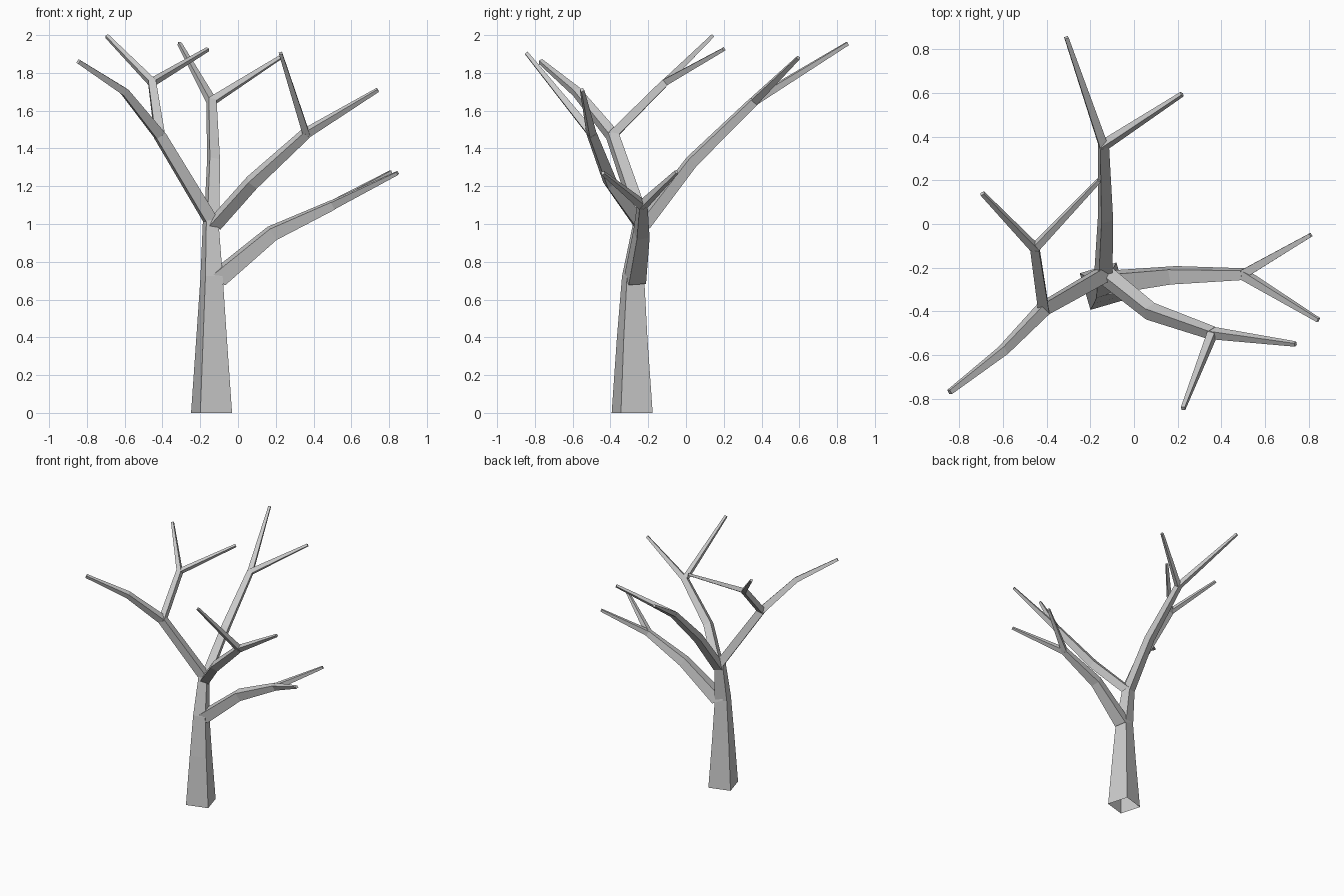
import bpy
import bmesh
from mathutils import Vector

cube = bpy.data.objects.get("Cube")
if cube:
    bpy.data.objects.remove(cube, do_unlink=True)

bark = bpy.data.materials.new("grey bark")
bark.use_nodes = True
GREY = (0.6, 0.6, 0.6, 1)
bark.diffuse_color = GREY
bark.node_tree.nodes["Principled BSDF"].inputs["Base Color"].default_value = GREY

UP = Vector((0, 0, 1))
TRUNK_SIDE = Vector((0.96, 0.28, 0))


def limb(name, points, widths, heading=UP, side=TRUNK_SIDE, capped=True):
    """Square tapering tube that bends without twisting; returns its last heading and side."""
    pts = [Vector(p) for p in points]
    bm = bmesh.new()
    rings = []
    for i, (p, w) in enumerate(zip(pts, widths)):
        ahead = (pts[i + 1] - p).normalized() if i + 1 < len(pts) else None
        behind = (p - pts[i - 1]).normalized() if i else heading
        tangent = (ahead + behind).normalized() if ahead else behind
        side = heading.rotation_difference(tangent) @ side
        heading = tangent
        other = heading.cross(side)
        rings.append([bm.verts.new(p + (side * a + other * b) * w / 2)
                      for a, b in ((-1, -1), (1, -1), (1, 1), (-1, 1))])
    for low, high in zip(rings, rings[1:]):
        for k in range(4):
            n = (k + 1) % 4
            bm.faces.new((low[k], low[n], high[n], high[k]))
    if capped:
        bm.faces.new(rings[-1])
    mesh = bpy.data.meshes.new(name)
    bm.to_mesh(mesh)
    bm.free()
    mesh.materials.append(bark)
    bpy.context.collection.objects.link(bpy.data.objects.new(name, mesh))
    return heading, side


def fork(name, start, tips, width, frame):
    """Thin twigs spreading from the end of a limb."""
    for i, tip in enumerate(tips):
        limb(f"{name}_twig_{i + 1}", [start, tip], [width, 0.018], *frame)


# Trunk, open underneath
crown = (-0.145, -0.235, 1.02)
limb("trunk", [(-0.14, -0.285, 0), (-0.14, -0.285, 0.4), (-0.14, -0.28, 0.72), crown],
     [0.175, 0.13, 0.095, 0.066])

# Low side branch
end = (0.5, -0.23, 1.1)
frame = limb("low_branch", [(-0.12, -0.27, 0.7), (0.18, -0.235, 0.95), end], [0.095, 0.07, 0.045])
fork("low_branch", end, [(0.81, -0.05, 1.275), (0.845, -0.44, 1.27)], 0.042, frame)

# Front left-hand branch
end = (0.36, -0.5, 1.48)
frame = limb("front_branch", [(-0.13, -0.235, 0.99), (0.075, -0.4, 1.22), end], [0.066, 0.06, 0.045])
fork("front_branch", end, [(0.74, -0.55, 1.71), (0.225, -0.845, 1.905)], 0.042, frame)

# Back branch
end = (-0.14, 0.36, 1.65)
frame = limb("back_branch", [(-0.14, -0.23, 0.99), (-0.13, 0.03, 1.33), end], [0.066, 0.056, 0.042])
fork("back_branch", end, [(-0.31, 0.855, 1.955), (0.22, 0.595, 1.88)], 0.04, frame)

# Right-hand branch with its outer end and an upright offshoot
knee = (-0.415, -0.39, 1.47)
frame = limb("right_branch", [crown, knee], [0.066, 0.056])
limb("right_branch_end", [knee, (-0.6, -0.58, 1.7), (-0.845, -0.77, 1.86)],
     [0.054, 0.04, 0.022], *frame)
end = (-0.455, -0.11, 1.75)
frame = limb("right_offshoot", [knee, end], [0.052, 0.04], *frame)
fork("right_offshoot", end, [(-0.695, 0.14, 1.995), (-0.16, 0.2, 1.925)], 0.036, frame)
